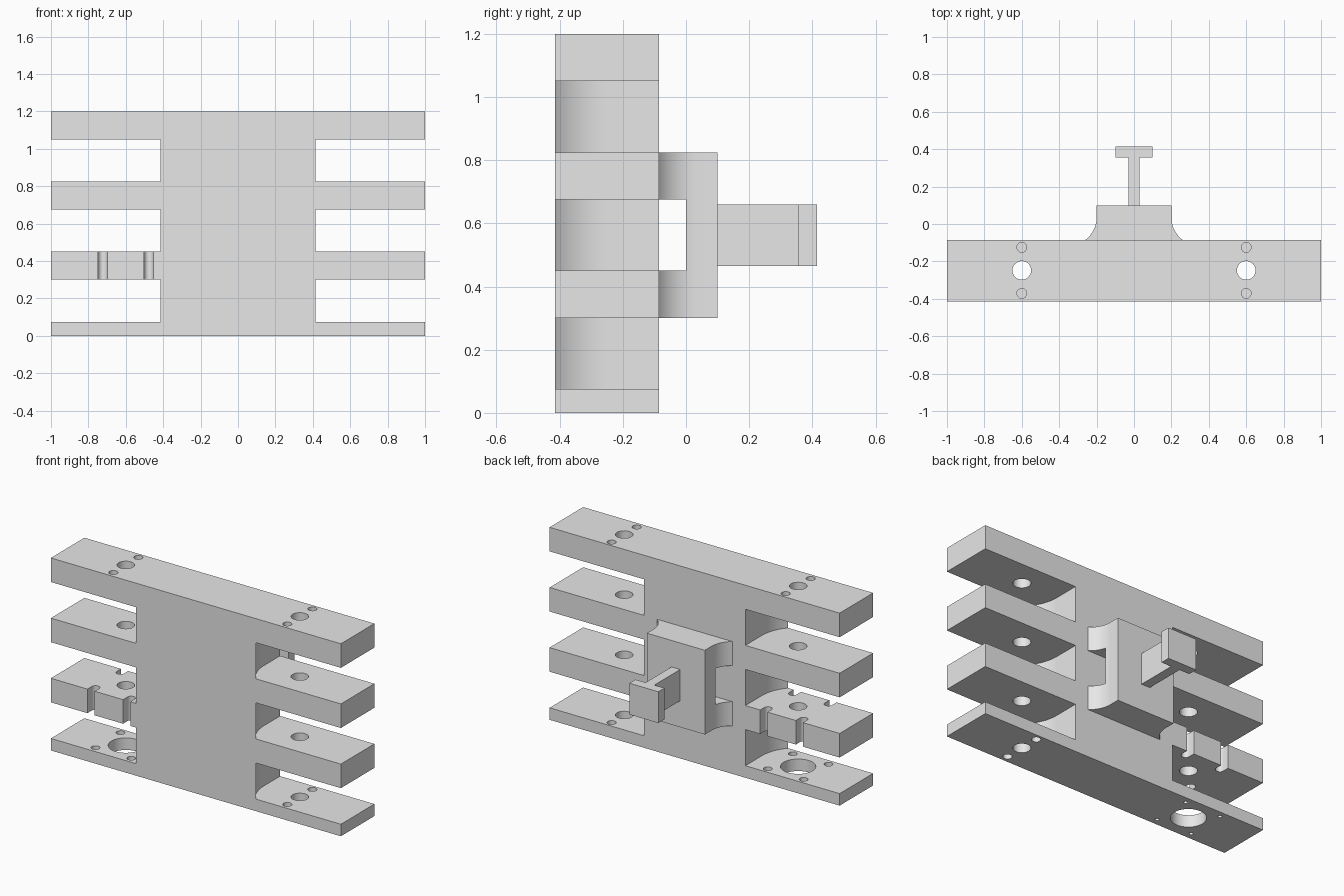
import bpy, bmesh, math

cube = bpy.data.objects.get("Cube")
if cube:
    bpy.data.objects.remove(cube, do_unlink=True)

grey = bpy.data.materials.new("light_grey")
grey.use_nodes = True
grey.diffuse_color = (0.8, 0.8, 0.8, 1)
grey.node_tree.nodes["Principled BSDF"].inputs["Base Color"].default_value = (0.8, 0.8, 0.8, 1)


def prism(name, points, z0, z1):
    """Extrude an xy outline from z0 to z1."""
    bm = bmesh.new()
    base = bm.faces.new([bm.verts.new((x, y, z0)) for x, y in points])
    top = bmesh.ops.extrude_face_region(bm, geom=[base])["geom"]
    for v in top:
        if isinstance(v, bmesh.types.BMVert):
            v.co.z = z1
    bmesh.ops.recalc_face_normals(bm, faces=bm.faces)
    mesh = bpy.data.meshes.new(name)
    bm.to_mesh(mesh)
    bm.free()
    mesh.materials.append(grey)
    obj = bpy.data.objects.new(name, mesh)
    bpy.context.collection.objects.link(obj)
    return obj


def arc(cx, cy, r, a0, a1, n):
    angles = [math.radians(a0 + (a1 - a0) * i / n) for i in range(n + 1)]
    return [(cx + r * math.cos(a), cy + r * math.sin(a)) for a in angles]


def rect(x0, x1, y0, y1):
    return [(x0, y0), (x1, y0), (x1, y1), (x0, y1)]


def cut(target, points, z0, z1):
    """Subtract a prism from the target, then drop the cutter."""
    cutter = prism("cutter", points, z0, z1)
    cutter.hide_render = True
    mod = target.modifiers.new("cut", "BOOLEAN")
    mod.operation = "DIFFERENCE"
    mod.solver = "EXACT"
    mod.object = cutter
    bpy.context.view_layer.objects.active = target
    bpy.ops.object.modifier_apply(modifier=mod.name)
    bpy.data.objects.remove(cutter, do_unlink=True)


def hole(target, x, y, r, z0, z1):
    cut(target, arc(x, y, r, 0, 348.75, 31), z0, z1)


FRONT, BACK, MID = -0.415, -0.085, -0.248
AXLE, SCREW = 0.6, 0.123

# Main block with open slots on both sides, rounded on their inner front half
body = prism("slotted_body", rect(-1, 1, FRONT, BACK), 0, 1.2)
for s in (1, -1):
    outline = arc(AXLE, MID, 0.25, 180, 228, 12)
    outline += [(1.1, outline[-1][1]), (1.1, BACK + 0.05), (0.35, BACK + 0.05)]
    for z0, z1 in ((0.075, 0.3), (0.45, 0.675), (0.825, 1.05)):
        cut(body, [(s * x, y) for x, y in outline], z0, z1)
    # Axle hole through every shelf, blind screw holes in the top shelf
    hole(body, s * AXLE, MID, 0.05, -0.1, 1.3)
    for t in (1, -1):
        hole(body, s * AXLE, MID + t * SCREW, 0.026, 1.125, 1.3)

# Screw holes through the bottom shelf on the left
for t in (1, -1):
    hole(body, AXLE, MID + t * SCREW, 0.026, -0.1, 0.15)

# Motor mount on the right: large bore, counterbored screws, access notches above
hole(body, -AXLE, MID, 0.1, -0.1, 0.15)
for sx in (1, -1):
    for sy in (1, -1):
        x, y = -AXLE + sx * SCREW, MID + sy * SCREW
        hole(body, x, y, 0.012, -0.1, 0.15)
        hole(body, x, y, 0.025, 0.04, 0.15)
        notch = arc(x, y, 0.025, 0, -180 * sy, 10)
        notch += [(x - 0.025, y + sy * 0.1), (x + 0.025, y + sy * 0.1)]
        cut(body, notch, 0.25, 0.4751)

# Rear bracket with flared sides and a window through it
flare = [(x, y) for x, y in arc(0.35, 0.035, 0.15, 180, 240, 14) if y > -0.092]
half = [(0.2, 0.1)] + flare
bracket = prism("rear_bracket", half + [(-x, y) for x, y in reversed(half)], 0.3, 0.825)
cut(bracket, rect(-0.5, 0.5, -0.3, 0), 0.45, 0.675)

# T-shaped rail behind the bracket
half = [(0.03, 0.09), (0.03, 0.355), (0.1, 0.355), (0.1, 0.415)]
rail = prism("t_rail", half + [(-x, y) for x, y in reversed(half)], 0.465, 0.66)

# Smooth curved walls, keep edges sharp
for obj in (body, bracket, rail):
    bpy.ops.object.select_all(action="DESELECT")
    obj.select_set(True)
    bpy.context.view_layer.objects.active = obj
    bpy.ops.object.shade_smooth_by_angle(angle=math.radians(30))
